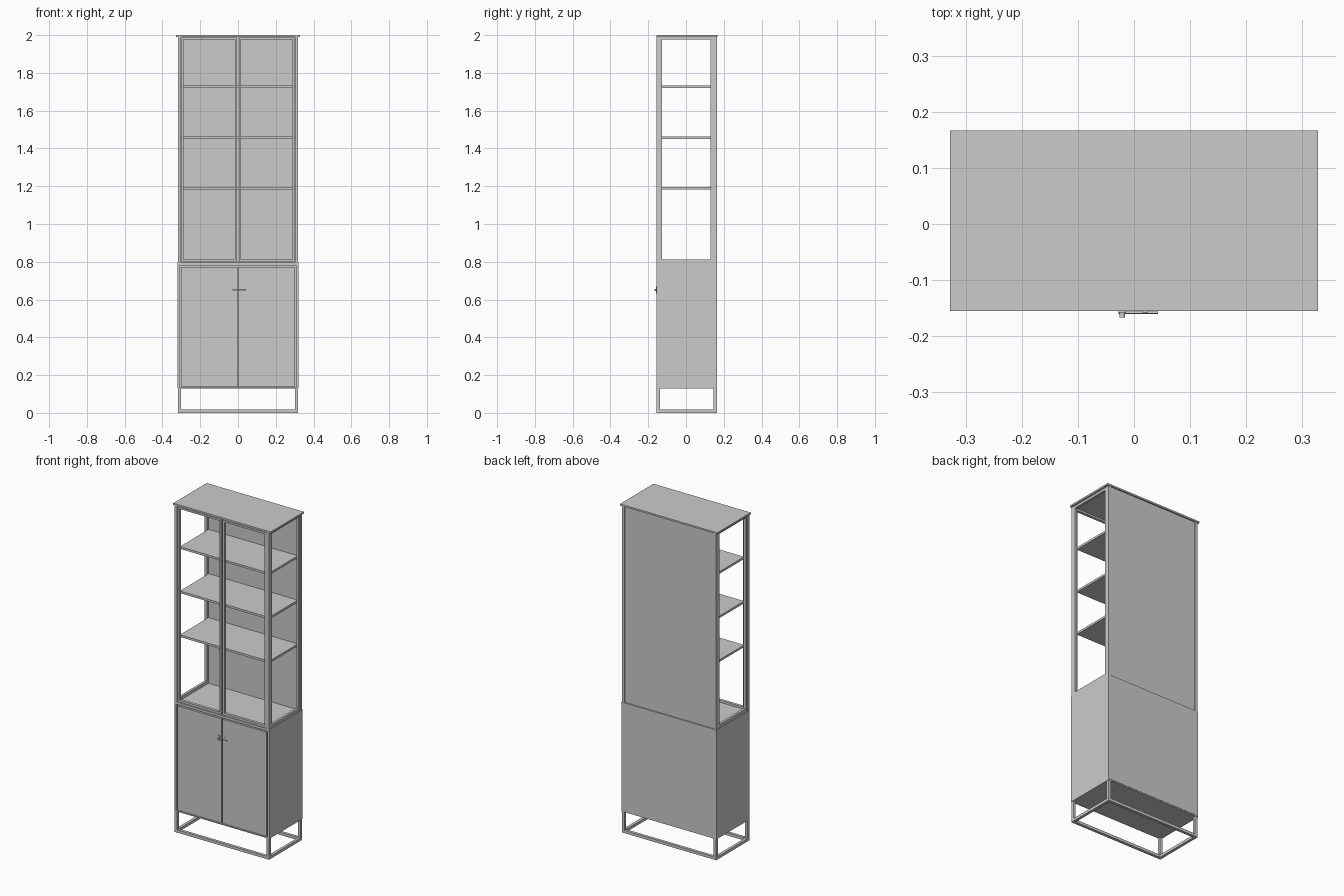
import bpy, math

if "Cube" in bpy.data.objects:
    bpy.data.objects.remove(bpy.data.objects["Cube"])

def box(name, x0, x1, y0, y1, z0, z1):
    bpy.ops.mesh.primitive_cube_add(size=1, location=((x0+x1)/2, (y0+y1)/2, (z0+z1)/2))
    o = bpy.context.object
    o.name = name
    o.scale = (x1-x0, y1-y0, z1-z0)
    bpy.ops.object.transform_apply(location=False, rotation=False, scale=True)
    return o

def cyl(name, r, depth, loc, rot):
    bpy.ops.mesh.primitive_cylinder_add(vertices=16, radius=r, depth=depth, location=loc, rotation=rot)
    o = bpy.context.object
    o.name = name
    bpy.ops.object.shade_smooth_by_angle()
    return o

X, YF, YB = 0.318, -0.155, 0.163   # cabinet half width, front, back
T = 0.017                          # metal tube size
ZB, ZM, ZT = 0.128, 0.795, 1.99    # cabinet bottom, upper section, top

# Top plate
box("top_plate", -0.328, 0.328, -0.155, 0.167, ZT, 2.0)

# Base frame: floor rails and legs
for y, n in ((YF, "front"), (YB-T, "back")):
    box("base_rail_"+n, -X, X, y, y+T, 0, T)
for s, n in ((-1, "left"), (1, "right")):
    xa, xb = sorted((s*X, s*(X-T)))
    box("base_rail_"+n, xa, xb, YF+T, YB-T, 0, T)
    for y, m in ((YF, "front"), (YB-T, "back")):
        box(f"leg_{m}_{n}", xa, xb, y, y+T, T, ZB)
        # Upper corner posts
        box(f"post_{m}_{n}", xa, xb, y, y+T, ZM, ZT)
    # Side window frame, open in the middle
    fa, fb = sorted((s*(X-0.002), s*(X-T)))
    box("side_frame_front_"+n, fa, fb, YF+T, -0.126, ZM, ZT)
    box("side_frame_back_"+n, fa, fb, 0.131, YB-T, ZM, ZT)
    box("side_frame_bottom_"+n, fa, fb, -0.126, 0.131, ZM, 0.813)
    box("side_frame_top_"+n, fa, fb, -0.126, 0.131, 1.976, ZT)

    # Lower cabinet side
    sa, sb = sorted((s*0.32, s*0.309))
    box("cabinet_side_"+n, sa, sb, YF, YB+0.002, ZB, ZM)

    # Lower door with a shadow gap around it
    da, db = sorted((s*0.003, s*0.3))
    box("lower_door_"+n, da, db, YF+0.001, YF+0.017, 0.138, 0.772)

    # Upper door frame, unglazed
    oa, ob = 0.005, 0.300
    w = 0.012
    for a, b, m in ((oa, oa+w, "inner"), (ob-w, ob, "outer")):
        pa, pb = sorted((s*a, s*b))
        box(f"upper_door_{m}_stile_{n}", pa, pb, YF, YF+T, ZM+0.003, 1.987)
    pa, pb = sorted((s*(oa+w), s*(ob-w)))
    box("upper_door_bottom_rail_"+n, pa, pb, YF, YF+T, ZM+0.003, 0.811)
    box("upper_door_top_rail_"+n, pa, pb, YF, YF+T, 1.976, 1.987)

# Lower cabinet carcass
box("cabinet_bottom", -0.309, 0.309, YF, YB, ZB, 0.135)
box("cabinet_top", -0.309, 0.309, YF, YB, 0.78, ZM)
box("cabinet_back", -0.309, 0.309, 0.155, YB+0.002, 0.135, ZM)

# Upper back panel
box("upper_back_panel", -X+T, X-T, 0.146, 0.158, ZM, ZT)

# Shelves
for i, z in enumerate((1.19, 1.457, 1.727)):
    box(f"shelf_{i+1}", -X+T, X-T, -0.13, 0.146, z-0.007, z+0.006)

# Door latch: knob, sliding pin and keeper plates
box("latch_plate_left", -0.028, -0.014, -0.1575, YF+0.001, 0.634, 0.668)
box("latch_plate_right", 0.015, 0.025, -0.1575, YF+0.001, 0.632, 0.668)
cyl("latch_pin", 0.002, 0.071, (0.0075, -0.158, 0.65), (0, math.pi/2, 0))
cyl("latch_knob", 0.005, 0.012, (-0.021, -0.161, 0.65), (math.pi/2, 0, 0))
